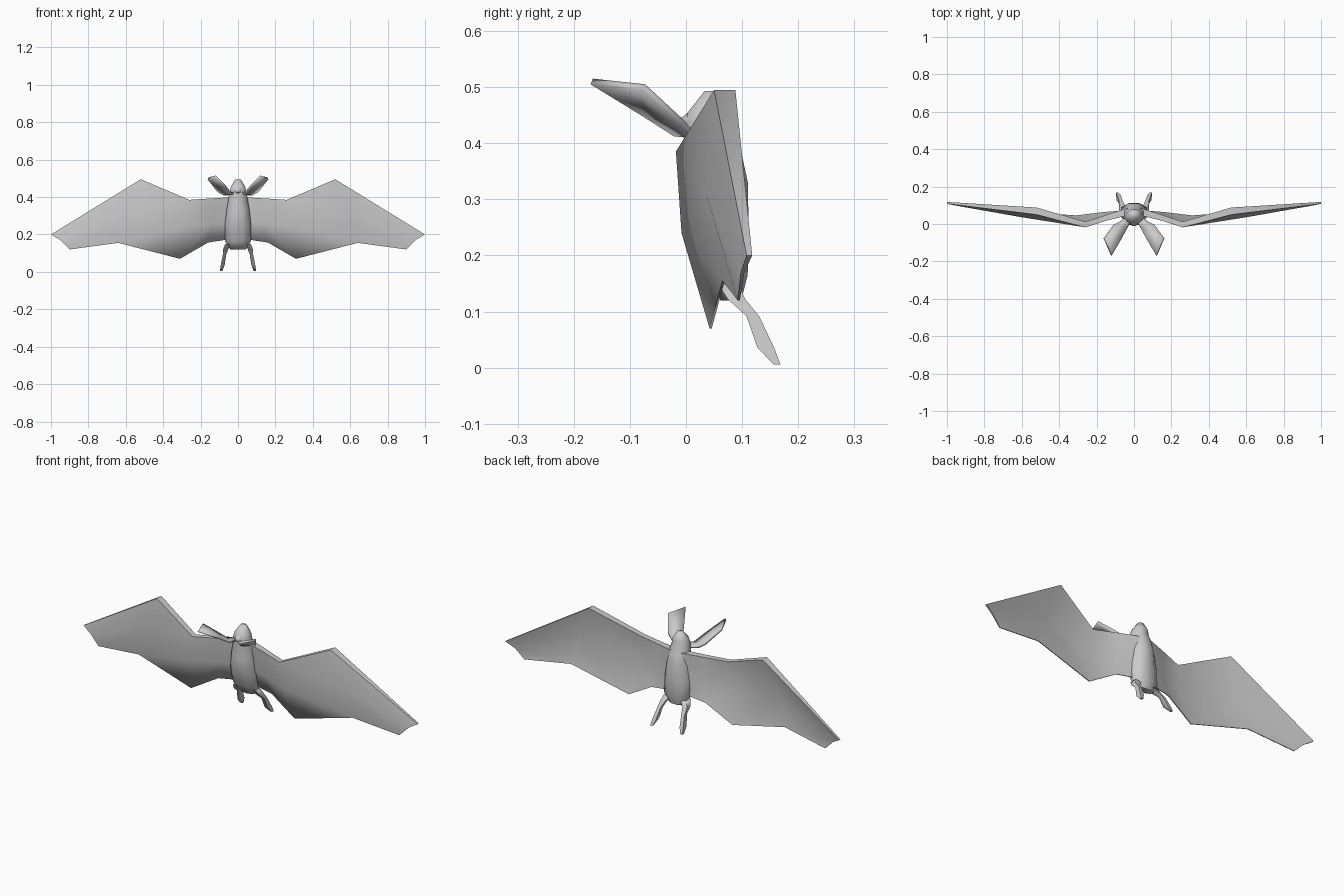
import bpy, bmesh, math
from mathutils import Vector

if "Cube" in bpy.data.objects:
    bpy.data.objects.remove(bpy.data.objects["Cube"], do_unlink=True)

grey = bpy.data.materials.new("plain grey")
grey.use_nodes = True
grey.diffuse_color = (0.6, 0.6, 0.6, 1)
grey.node_tree.nodes["Principled BSDF"].inputs["Base Color"].default_value = (0.6, 0.6, 0.6, 1)


def finish(name, bm, angle=70, mirror=False):
    bmesh.ops.recalc_face_normals(bm, faces=bm.faces)
    mesh = bpy.data.meshes.new(name)
    bm.to_mesh(mesh)
    bm.free()
    mesh.materials.append(grey)
    obj = bpy.data.objects.new(name, mesh)
    bpy.context.collection.objects.link(obj)
    bpy.ops.object.select_all(action='DESELECT')
    obj.select_set(True)
    bpy.context.view_layer.objects.active = obj
    bpy.ops.object.shade_smooth_by_angle(angle=math.radians(angle))
    if mirror:
        obj.modifiers.new("mirror", 'MIRROR').use_mirror_merge = False
    return obj


def loft(rings):
    """Skin closed rings of points and cap both ends."""
    bm = bmesh.new()
    rows = [[bm.verts.new(p) for p in ring] for ring in rings]
    n = len(rows[0])
    for a, b in zip(rows, rows[1:]):
        for i in range(n):
            j = (i + 1) % n
            bm.faces.new((a[i], a[j], b[j], b[i]))
    bm.faces.new(rows[0])
    bm.faces.new(rows[-1])
    return bm


def ellipse(centre, rx, ry, sides):
    turn = [2 * math.pi * (i + 0.5) / sides for i in range(sides)]
    return [Vector(centre) + Vector((rx * math.cos(t), ry * math.sin(t), 0)) for t in turn]


# Body and head: height, depth centre, half width, half depth
body = [(0.12, 0.08, 0.045, 0.02), (0.165, 0.073, 0.076, 0.04),
        (0.25, 0.058, 0.076, 0.058), (0.33, 0.052, 0.066, 0.063),
        (0.395, 0.05, 0.055, 0.05), (0.425, 0.04, 0.05, 0.045),
        (0.455, 0.042, 0.042, 0.042), (0.493, 0.048, 0.018, 0.016)]
finish("body", loft([ellipse((0, y, z), rx, ry, 8) for z, y, rx, ry in body]))

# Muzzle: short tapering snout
muzzle = []
for y, z, r in [(0.03, 0.44, 0.034), (0.005, 0.437, 0.024), (-0.012, 0.432, 0.012)]:
    muzzle.append([(p.x, y, z + p.y) for p in ellipse((0, 0, 0), r, r * 0.8, 6)])
finish("muzzle", loft(muzzle))

# Wings: leading edge, middle fold and trailing edge at each station,
# followed by the thickness along the leading edge and the fold
stations = [
    ((0.02, 0.05, 0.40), (0.03, 0.055, 0.27), (0.04, 0.07, 0.175), 0.04, 0.03),
    ((0.14, 0.02, 0.393), (0.14, 0.03, 0.26), (0.16, 0.06, 0.157), 0.032, 0.016),
    ((0.26, -0.018, 0.385), (0.28, -0.008, 0.24), (0.31, 0.042, 0.07), 0.03, 0.012),
    ((0.52, 0.05, 0.495), (0.60, 0.036, 0.31), (0.64, 0.065, 0.155), 0.038, 0.012),
    ((1.0, 0.108, 0.20), (0.95, 0.098, 0.17), (0.90, 0.092, 0.12), 0.01, 0.006)]
rings = []
for lead, fold, trail, thick, thin in stations:
    back = lambda p, d: Vector(p) + Vector((0, d, 0))
    rings.append([lead, fold, trail, back(trail, 0.004), back(fold, thin), back(lead, thick)])
finish("wings", loft(rings), 75, mirror=True)

# Ears: broad plates sweeping forward, up and outward
ears = bmesh.new()
rows = [[(0.015, 0.02, 0.425), (0.05, 0.03, 0.415)],
        [(0.035, -0.02, 0.418), (0.08, 0.01, 0.415)],
        [(0.065, -0.075, 0.453), (0.11, -0.005, 0.435)],
        [(0.12, -0.168, 0.510), (0.16, -0.075, 0.50)]]
grid = [[ears.verts.new(p) for p in row] for row in rows]
for a, b in zip(grid, grid[1:]):
    ears.faces.new((a[0], a[1], b[1], b[0]))
ear = finish("ears", ears, 40, mirror=True)
plate = ear.modifiers.new("thickness", 'SOLIDIFY')
plate.thickness = 0.012
plate.offset = 0

# Legs: thin four sided limbs trailing behind the body
leg = [((0.05, 0.075, 0.15), 0.026, 0.026), ((0.066, 0.09, 0.122), 0.019, 0.022),
       ((0.072, 0.119, 0.092), 0.013, 0.016), ((0.082, 0.142, 0.036), 0.015, 0.021),
       ((0.09, 0.162, 0.006), 0.009, 0.009)]
finish("legs", loft([ellipse(c, rx, ry, 4) for c, rx, ry in leg]), 80, mirror=True)
